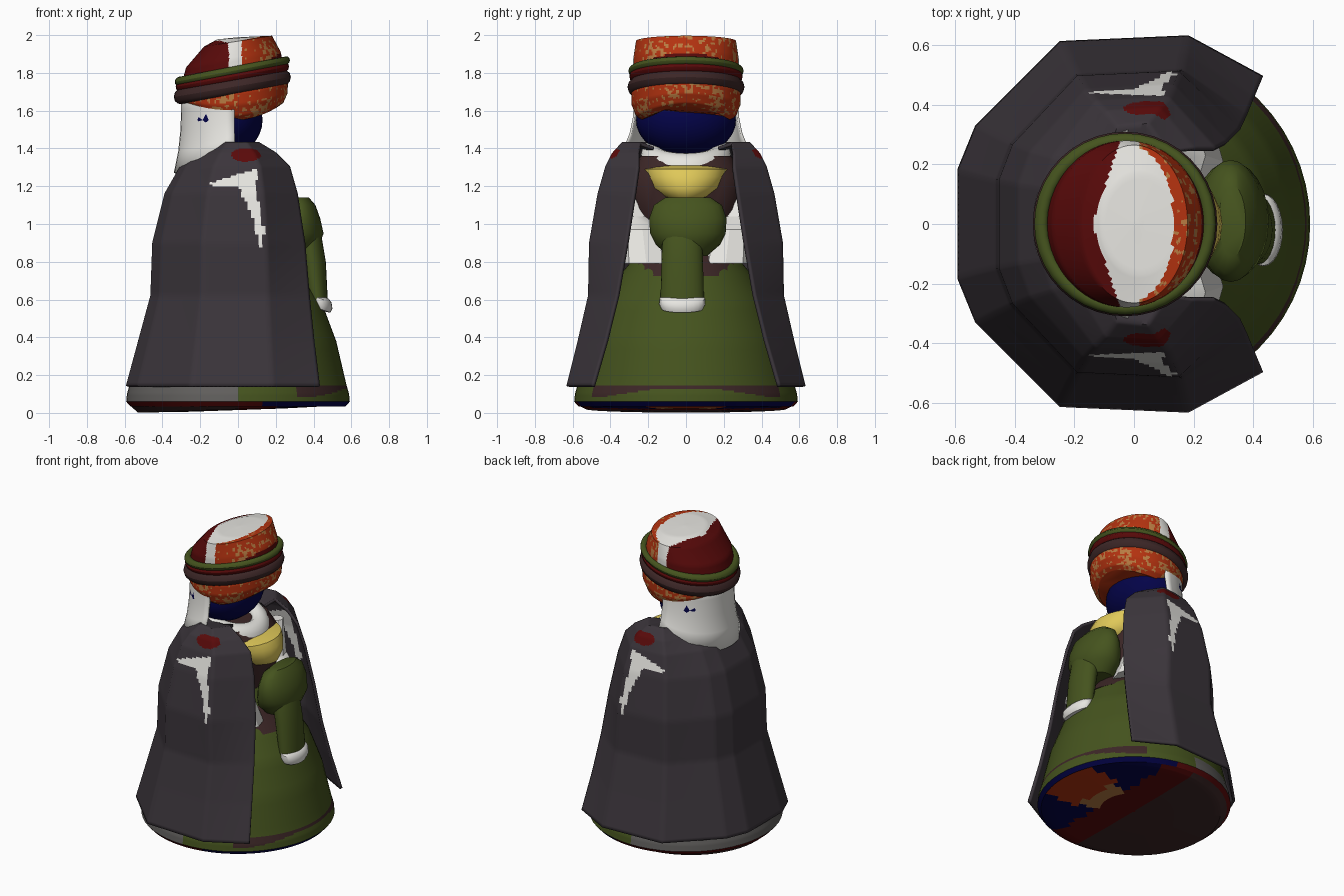
import bpy, bmesh, math
from mathutils import Vector, noise

if "Cube" in bpy.data.objects:
    bpy.data.objects.remove(bpy.data.objects["Cube"])

COLOURS = {
    "cape_grey": (0.043, 0.035, 0.043), "white": (0.84, 0.83, 0.79), "dark_red": (0.1, 0.003, 0.003),
    "orange": (0.45, 0.032, 0.005), "tan": (0.48, 0.2, 0.055), "green": (0.06, 0.088, 0.013),
    "brown": (0.046, 0.02, 0.02), "navy": (0.001, 0.001, 0.065), "yellow": (0.74, 0.58, 0.1),
    "mid_grey": (0.12, 0.115, 0.11)}
MATS = {}
for key, rgb in COLOURS.items():
    MATS[key] = bpy.data.materials.new(key)
    MATS[key].diffuse_color = (*rgb, 1)


def finish(name, bm, rule, angle=40):
    """Colour faces by rule (a colour name or a function of the face centre)."""
    bmesh.ops.recalc_face_normals(bm, faces=bm.faces)
    me = bpy.data.meshes.new(name)
    slots = []
    for f in bm.faces:
        key = rule if isinstance(rule, str) else rule(f.calc_center_median())
        if key not in slots:
            slots.append(key)
            me.materials.append(MATS[key])
        f.material_index = slots.index(key)
    bm.to_mesh(me)
    bm.free()
    ob = bpy.data.objects.new(name, me)
    bpy.context.collection.objects.link(ob)
    bpy.ops.object.select_all(action='DESELECT')
    ob.select_set(True)
    bpy.context.view_layer.objects.active = ob
    bpy.ops.object.shade_smooth_by_angle(angle=math.radians(angle))
    return ob


def loft(name, rings, rule, k=1, closed=True, caps=(True, True), angle=40):
    """Skin a stack of point rings, with k steps between neighbours."""
    bm = bmesh.new()
    fine = [rings[0]]
    for a, b in zip(rings, rings[1:]):
        fine += [[Vector(p).lerp(Vector(q), i / k) for p, q in zip(a, b)] for i in range(1, k + 1)]
    rows = [[bm.verts.new(p) for p in r] for r in fine]
    n = len(rows[0])
    for a, b in zip(rows, rows[1:]):
        for i in range(n if closed else n - 1):
            j = (i + 1) % n
            bm.faces.new((a[i], a[j], b[j], b[i]))
    if closed:
        for row, cap in zip((rows[0], rows[-1]), caps):
            if cap:
                bm.faces.new(row)
    return finish(name, bm, rule, angle)


def ellipse(cx, cy, rx, ry, zf, n=24):
    """Ring of points; zf is a height or a function of x and angle."""
    out = []
    for i in range(n):
        t = 2 * math.pi * i / n
        x = cx + rx * math.cos(t)
        out.append((x, cy + ry * math.sin(t), zf(x, t) if callable(zf) else zf))
    return out


def ball(name, c, r, colour):
    bm = bmesh.new()
    bmesh.ops.create_uvsphere(bm, u_segments=28, v_segments=16, radius=1)
    for v in bm.verts:
        v.co = Vector([c[i] + r[i] * v.co[i] for i in range(3)])
    return finish(name, bm, colour)


def ring(name, c, R, r, slope, colour):
    """Tilted torus around the head or neck."""
    rows = []
    for j in range(12):
        a = 2 * math.pi * j / 12
        d = R + r * math.cos(a)
        rows.append(ellipse(c[0], c[1], d, d, lambda x, t: c[2] + slope * (x - c[0]) + r * math.sin(a), 40))
    return loft(name, rows + rows[:1], colour, caps=(False, False))


# Skirt: wide bell with hem band
def skirt_rule(p):
    if p.z > 0.145:
        return "green"
    if p.z < 0.06:
        return "navy" if p.x > 0.15 else "dark_red"
    if p.x < 0:
        return "mid_grey"
    return "brown" if p.x > 0.3 and p.z > 0.125 - 0.16 * max(0, abs(p.y) - 0.2) else "green"


profile = [(0.57, 0.035), (0.592, 0.06), (0.588, 0.10), (0.575, 0.145), (0.52, 0.38),
           (0.445, 0.58), (0.35, 0.73), (0.25, 0.85), (0.2, 0.97)]
loft("skirt", [ellipse(0, 0, r, r, z, 56) for r, z in profile], skirt_rule, k=5, caps=(False, True))


# Painted underside, bulging down a little towards the back
def base_rule(p):
    if p.x < 0.0:
        return "brown"
    if p.x < 0.19:
        return "dark_red"
    if p.x < 0.31 and abs(p.y) < 0.15:
        return "tan"
    return "orange" if p.x > 0.28 and abs(p.y) < 0.21 else "navy"


base = [ellipse(0, 0, r, r, lambda x, t: max(0.0, z + s * x), 64)
        for r, z, s in [(0.572, 0.04, 0), (0.53, 0.02, 0.035), (0.25, 0.015, 0.035), (0.01, 0.015, 0.03)]]
loft("skirt_underside", base, base_rule, k=6, caps=(False, True))


# Cape: open-fronted shell with painted shoulder patches
def cape_rule(p):
    if abs(p.y) > 0.28:
        if ((p.x - 0.04) / 0.075) ** 2 + ((p.z - 1.36) / 0.035) ** 2 < 1:
            return "dark_red"
        if -0.14 < p.x < 0.135:
            low = 1.2 if p.x < 0 else 1.2 - 2.2 * p.x if p.x < 0.08 else 1.02 - 4.0 * (p.x - 0.08)
            top = 1.26 + 0.3 * p.x if p.x < 0.1 else 1.15 - 5 * (p.x - 0.1)
            if max(low, 0.88) < p.z < top:
                return "white"
    return "cape_grey"


def cape_ring(z, xb, ym, xf, yf):
    half = [(xf, yf), (0.42 * xf, ym), (-0.42 * xb, 0.97 * ym), (-0.9 * xb, 0.52 * ym), (-xb, 0.29 * ym)]
    pts = half + [(x, -y) for x, y in reversed(half)]
    out = []
    for a, b in zip(pts, pts[1:]):
        out += [(a[0] + (b[0] - a[0]) * i / 18, a[1] + (b[1] - a[1]) * i / 18, z) for i in range(18)]
    return out + [(*pts[-1], z)]


cape_sections = [(0.14, .585, .625, .43, .49), (0.38, .52, .565, .40, .42), (0.62, .455, .51, .375, .36),
                 (0.9, .445, .505, .35, .31), (1.16, .38, .46, .31, .27), (1.3, .30, .42, .27, .25),
                 (1.37, .22, .385, .2, .25), (1.425, .13, .335, .11, .24), (1.40, .1, .2, .08, .17)]
cape = loft("cape", [cape_ring(*s) for s in cape_sections], cape_rule, k=12, closed=False, angle=60)
solid = cape.modifiers.new("thickness", 'SOLIDIFY')
solid.thickness = 0.018
solid.offset = 0

# Bodice, bib, collar and face
loft("bodice", [ellipse(0.02, 0, a, b, z) for a, b, z in
                [(.34, .33, .725), (.29, .29, .79), (.17, .2, .93), (.2, .28, 1.08), (.21, .3, 1.25), (.12, .24, 1.36)]], "brown")
loft("bib", [ellipse(0.085, 0, a, b, z) for a, b, z in
             [(.15, .06, 1.12), (.195, .14, 1.145), (.212, .19, 1.19), (.205, .215, 1.25), (.18, .225, 1.29), (.1, .15, 1.31)]], "yellow")
ring("collar", (-0.05, 0, 1.37), 0.18, 0.058, -0.3, "white")
ball("face", (-0.08, 0, 1.55), (0.21, 0.265, 0.195), "navy")

# White sleeves hanging inside the cape
for side, label in ((1, "left"), (-1, "right")):
    loft(label + "_sleeve", [ellipse(x, side * y, a, b, z, 8) for x, y, a, b, z in
         [(.04, .36, .04, .04, 1.24), (.08, .28, .06, .09, 1.04), (.16, .23, .08, .11, .97), (.21, .21, .09, .13, .79)]],
         "white", angle=25)

# Joined forearms at the front with a white cuff
loft("sleeve_top", [ellipse(x, 0.01, a, b, z) for x, a, b, z in
     [(.33, .045, .12, 1.14), (.325, .085, .18, 1.1), (.325, .11, .205, 1.03), (.325, .128, .2, .95),
      (.31, .12, .17, .89), (.3, .09, .1, .83)]], "green")
loft("forearm", [ellipse(x, -0.02, a, b, z) for x, a, b, z in
     [(.34, .05, .08, 1.08), (.37, .07, .105, .95), (.395, .07, .11, .8), (.42, .055, .115, .6)]], "green")
loft("cuff", [ellipse(0.435, -0.02, a, b, lambda x, t: z - 0.35 * (x - 0.435), 24) for a, b, z in
     [(.045, .09, .62), (.06, .12, .605), (.065, .122, .575), (.055, .11, .55), (.03, .08, .545)]], "white")

# Veil hanging from the back of the head
veil = []
for v in (0, 0.25, 0.5, 0.75, 1):
    row = []
    for i in range(21):
        t = math.radians(90 + 9 * i)
        low = 1.40 - 0.13 * abs(math.cos(t)) ** 0.6
        flare = 0.04 * v ** 3
        row.append((-0.02 + (0.28 + flare) * math.cos(t), (0.275 + flare * 1.4) * math.sin(t), 1.72 + v * (low - 1.72)))
    veil.append(row)
shell = loft("veil", veil, "white", closed=False)
shell.modifiers.new("thickness", 'SOLIDIFY').thickness = 0.012


# Headdress: patterned roll, two tilted rings and a slanted crown
def patterned(p):
    return "tan" if noise.noise(p * 45) + 0.6 * noise.noise(p * 9) > 0.22 else "orange"


def hem(x, t):
    return 1.55 + 0.07 * math.cos(t) ** 2


roll = []
for s, r in [(0, .235), (.12, .265), (.4, .288), (.7, .29), (1, .26)]:
    roll.append(ellipse(-0.02, 0, r * 0.98, r, lambda x, t: hem(x, t) * (1 - s) + (1.755 + 0.17 * x) * s, 200))
loft("patterned_roll", roll, patterned, k=6)
ring("red_lining", (-0.03, 0, 1.78), 0.27, 0.03, 0.18, "dark_red")
ring("brown_roll", (-0.03, 0, 1.725), 0.265, 0.045, 0.17, "brown")
ring("green_band", (-0.03, 0, 1.81), 0.282, 0.023, 0.19, "green")


def crown_rule(p):
    if p.x < -0.14 + 0.09 * abs(p.y) / 0.27:
        return "dark_red"
    if p.x < 0.02 or (p.z > 1.94 and math.hypot(p.x / 0.135, p.y / 0.255) < 1):
        return "white"
    if p.z < 1.78 + 0.55 * p.x:
        return "dark_red"
    return patterned(p)


crown = [ellipse(cx, 0, a, b, lambda x, t: z + s * x, 200) for cx, a, b, z, s in
         [(-.03, .275, .28, 1.78, .2), (-.025, .25, .28, 1.875, .17), (0, .18, .265, 1.968, .16),
          (.02, .13, .17, 1.985, .07), (.02, .01, .01, 1.99, .0)]]
loft("crown", crown, crown_rule, k=8)

for m in bpy.data.materials:
    if m.users and not m.is_grease_pencil:
        m.use_nodes = True
        m.node_tree.nodes["Principled BSDF"].inputs["Base Color"].default_value = m.diffuse_color
